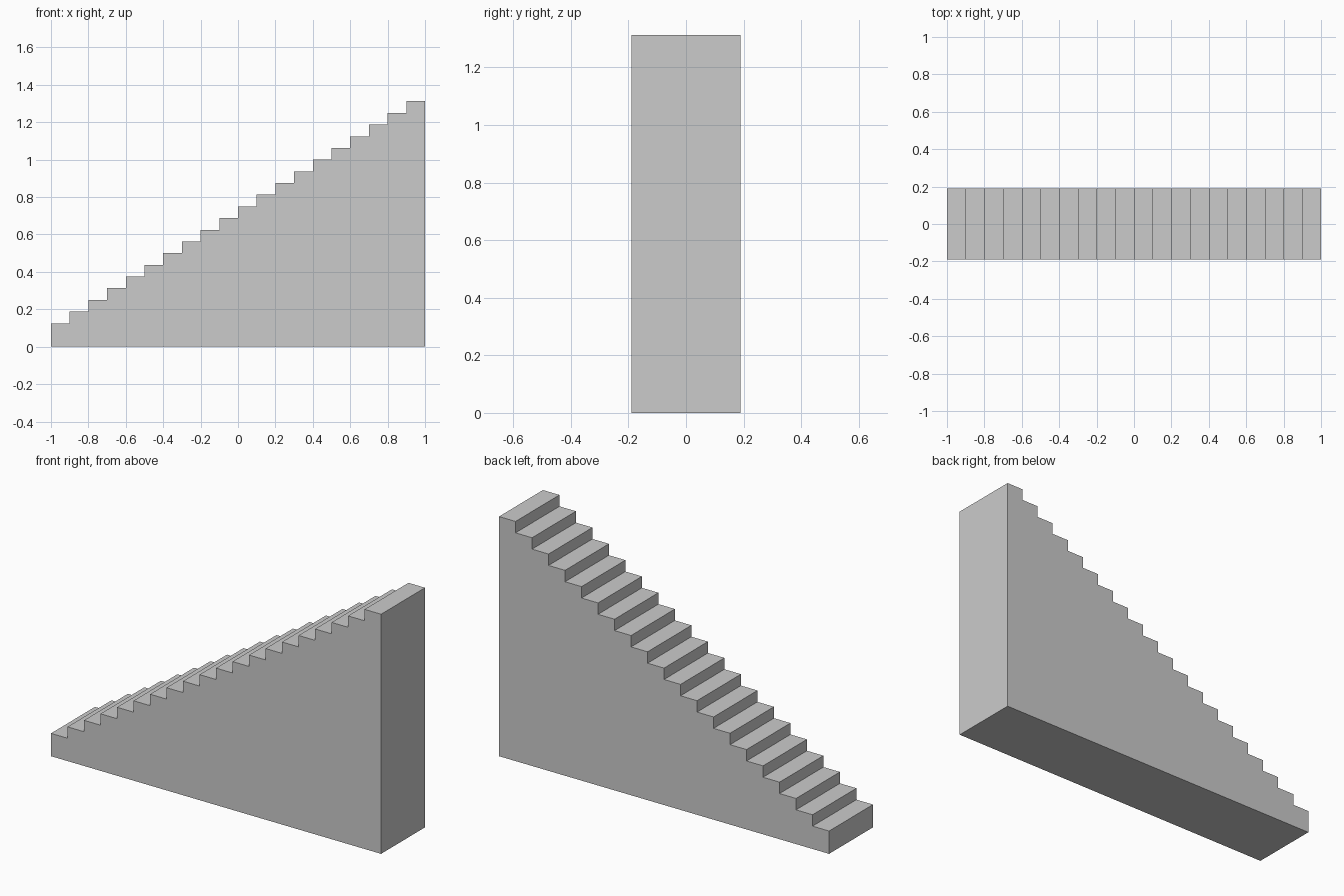
import bpy
import bmesh

if "Cube" in bpy.data.objects:
    bpy.data.objects.remove(bpy.data.objects["Cube"])

STEPS = 20
TREAD = 0.1
FIRST_HEIGHT = 0.125
RISE = 0.0625
HALF_WIDTH = 0.19

# Side profile: flat base, then one riser and one tread per step
profile = [(1.0, 0.0), (-1.0, 0.0)]
for i in range(STEPS):
    x, z = -1.0 + i * TREAD, FIRST_HEIGHT + i * RISE
    profile += [(x, z), (x + TREAD, z)]

# Solid staircase: extrude the profile across its width
bm = bmesh.new()
side = bm.faces.new([bm.verts.new((x, -HALF_WIDTH, z)) for x, z in profile])
result = bmesh.ops.extrude_face_region(bm, geom=[side], use_keep_orig=True)
moved = [g for g in result["geom"] if isinstance(g, bmesh.types.BMVert)]
bmesh.ops.translate(bm, verts=moved, vec=(0, 2 * HALF_WIDTH, 0))
bmesh.ops.recalc_face_normals(bm, faces=bm.faces)

mesh = bpy.data.meshes.new("staircase")
bm.to_mesh(mesh)
bm.free()
staircase = bpy.data.objects.new("staircase", mesh)
bpy.context.collection.objects.link(staircase)
